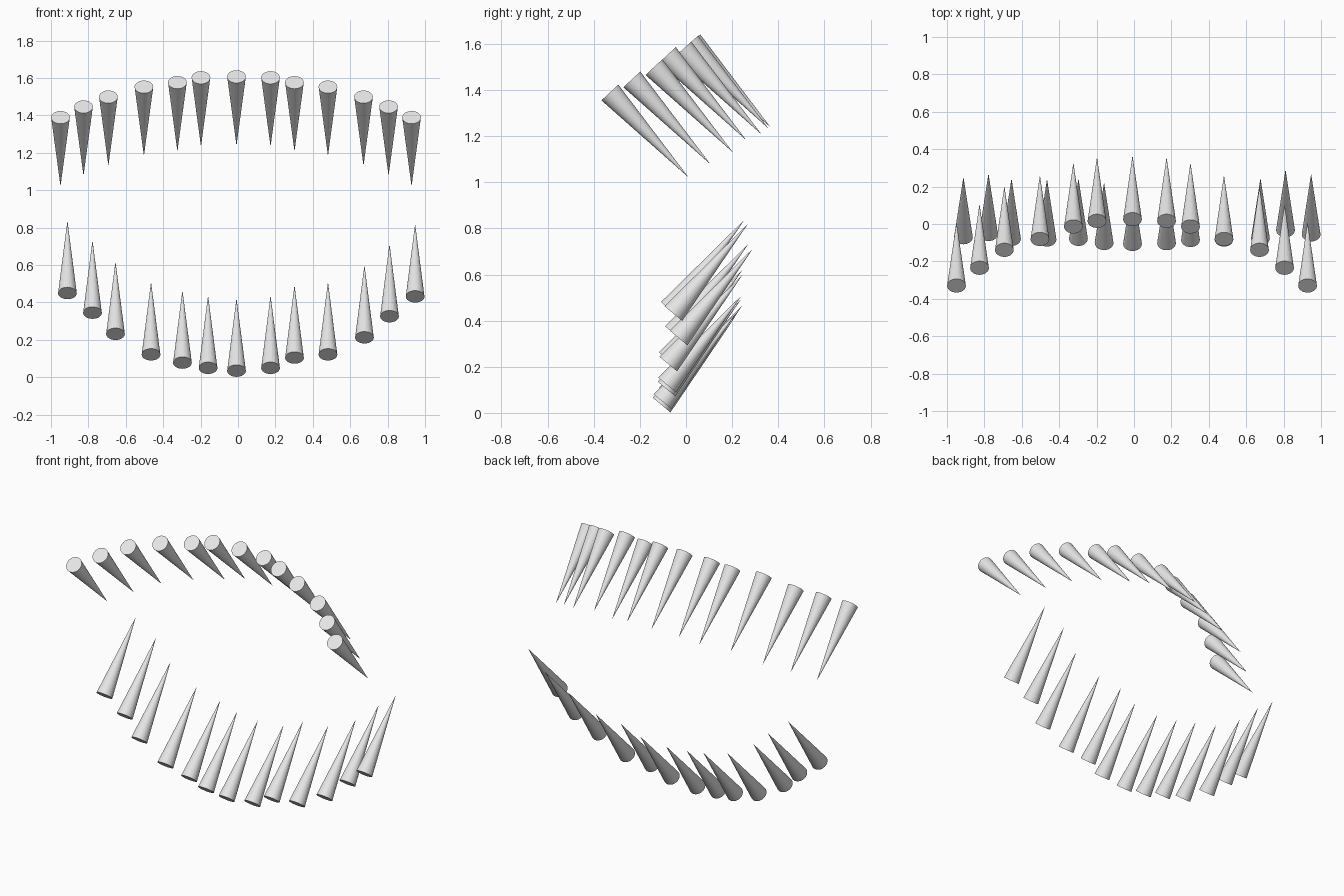
import bpy
from mathutils import Vector

RADIUS = 0.05

ivory = bpy.data.materials.new("pale grey")
ivory.diffuse_color = (0.8, 0.8, 0.8, 1)


def spike(name, base, axis):
    """Pointed cone running from its base centre along the axis vector."""
    base, axis = Vector(base), Vector(axis)
    bpy.ops.mesh.primitive_cone_add(vertices=32, radius1=RADIUS, radius2=0,
                                    depth=axis.length, location=base + axis / 2)
    ob = bpy.context.object
    ob.name = name
    ob.rotation_euler = axis.to_track_quat('Z', 'Y').to_euler()
    ob.data.materials.append(ivory)


# Upper row: symmetric arch, (y, z) of each base from the centre outwards
upper_x = [-0.949, -0.826, -0.693, -0.503, -0.324, -0.198, -0.008,
           0.174, 0.302, 0.481, 0.671, 0.805, 0.928]
upper_yz = [(0.025, 1.607), (0.016, 1.602), (-0.014, 1.576), (-0.081, 1.552),
            (-0.139, 1.499), (-0.235, 1.446), (-0.330, 1.389)]
for i, x in enumerate(upper_x):
    y, z = upper_yz[abs(i - 6)]
    spike(f"upper_tooth_{i + 1}", (x, y, z), (0, 0.342, -0.369))

# Lower row: slightly uneven arch, base centres from left to right
lower = [(-0.912, -0.070, 0.449), (-0.778, -0.053, 0.344), (-0.655, -0.079, 0.231),
         (-0.465, -0.082, 0.121), (-0.297, -0.079, 0.077), (-0.160, -0.101, 0.049),
         (-0.008, -0.106, 0.034), (0.174, -0.102, 0.049), (0.302, -0.085, 0.104),
         (0.481, -0.082, 0.121), (0.676, -0.077, 0.212), (0.810, -0.032, 0.325),
         (0.947, -0.055, 0.431)]
for i, base in enumerate(lower):
    spike(f"lower_tooth_{i + 1}", base, (0, 0.323, 0.388))
